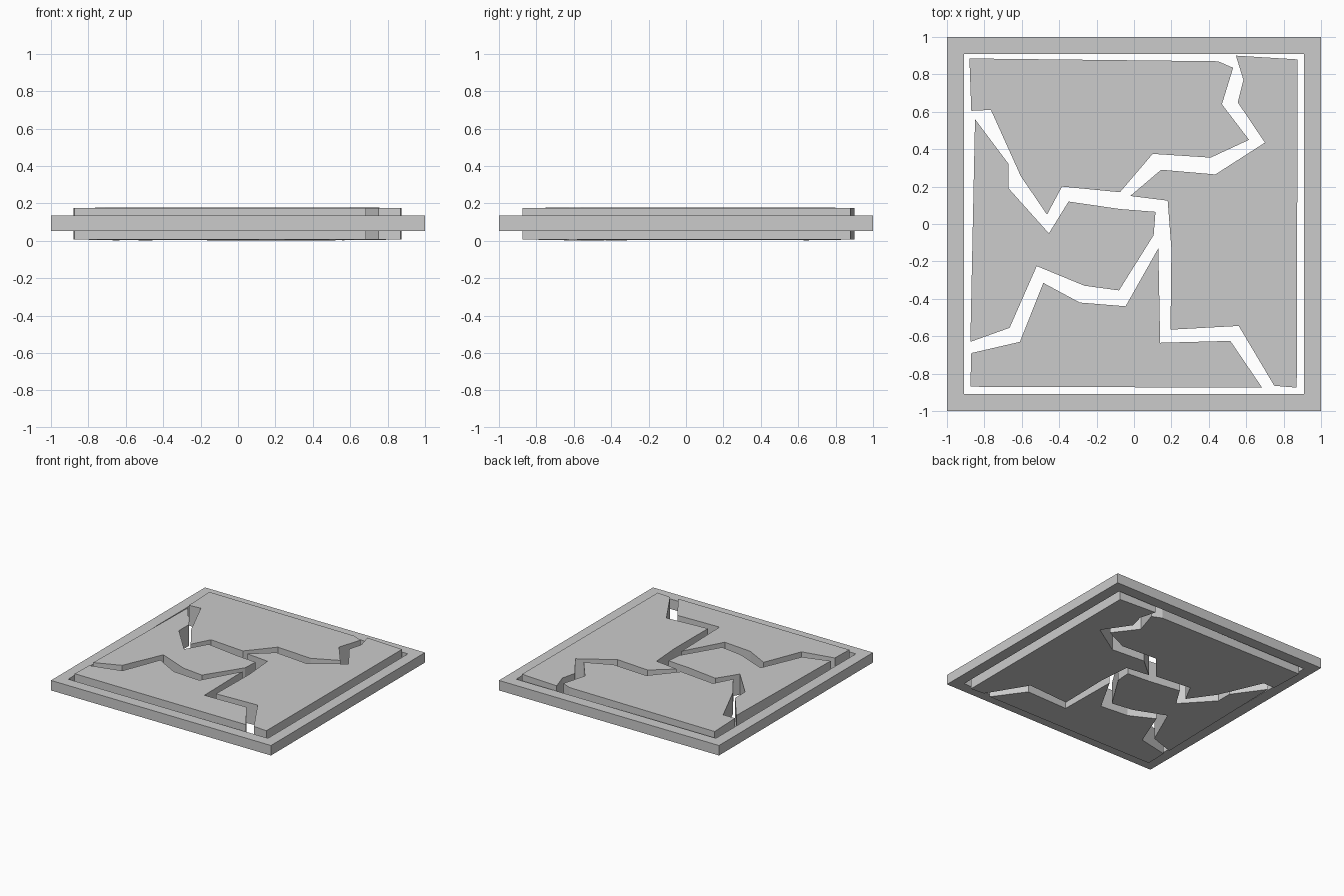
import bpy, bmesh, random

if "Cube" in bpy.data.objects:
    bpy.data.objects.remove(bpy.data.objects["Cube"])

random.seed(3)


def make_object(name, bm):
    bmesh.ops.recalc_face_normals(bm, faces=bm.faces)
    mesh = bpy.data.meshes.new(name)
    bm.to_mesh(mesh)
    bm.free()
    obj = bpy.data.objects.new(name, mesh)
    bpy.context.collection.objects.link(obj)
    return obj


def slab(name, outline, z0=0.007, z1=0.174):
    """Extruded outline; vertices along the cracks bulge very slightly."""
    bm = bmesh.new()
    low, high = [], []
    for x, y in outline:
        rim = max(abs(x), abs(y)) > 0.8
        d = 0.0 if rim else random.uniform(0.001, 0.005)
        low.append(bm.verts.new((x, y, z0 - d)))
        high.append(bm.verts.new((x, y, z1 + d)))
    bm.faces.new(high)
    bm.faces.new(low[::-1])
    n = len(outline)
    for i in range(n):
        j = (i + 1) % n
        bm.faces.new((low[i], low[j], high[j], high[i]))
    return make_object(name, bm)


def frame(name, outer, inner, z0, z1):
    """Square ring with a rectangular cross-section."""
    bm = bmesh.new()
    rings = [[bm.verts.new((sx * r, sy * r, z))
              for sx, sy in ((-1, -1), (1, -1), (1, 1), (-1, 1))]
             for r, z in ((outer, z0), (outer, z1), (inner, z1), (inner, z0))]
    for k in range(4):
        a, b = rings[k], rings[(k + 1) % 4]
        for i in range(4):
            j = (i + 1) % 4
            bm.faces.new((a[i], a[j], b[j], b[i]))
    return make_object(name, bm)


# Square border around the cracked plate
frame("border_frame", 1.0, 0.908, 0.053, 0.135)

# Four broken plate pieces
slab("top_shard", [
    (-.88, .885), (.45, .87), (.53, .835), (.47, .64), (.615, .45),
    (.41, .355), (.10, .375), (-.075, .17), (-.385, .20), (-.465, .05),
    (-.605, .255), (-.765, .61), (-.87, .605)])
slab("right_shard", [
    (.545, .90), (.875, .88), (.87, -.875), (.75, -.865), (.56, -.545),
    (.195, -.565), (.20, -.135), (.18, .125), (-.02, .15), (.145, .29),
    (.435, .265), (.70, .435), (.555, .65), (.585, .77)])
slab("left_shard", [
    (-.85, .56), (-.67, .32), (-.67, .19), (-.455, -.05), (-.35, .12),
    (-.075, .08), (.115, .065), (.105, -.06), (-.08, -.355), (-.265, -.33),
    (-.52, -.225), (-.665, -.555), (-.875, -.63)])
slab("bottom_shard", [
    (-.87, -.69), (-.61, -.63), (-.485, -.315), (-.29, -.42), (-.045, -.44),
    (.13, -.13), (.14, -.635), (.515, -.625), (.685, -.875), (-.875, -.87)])
